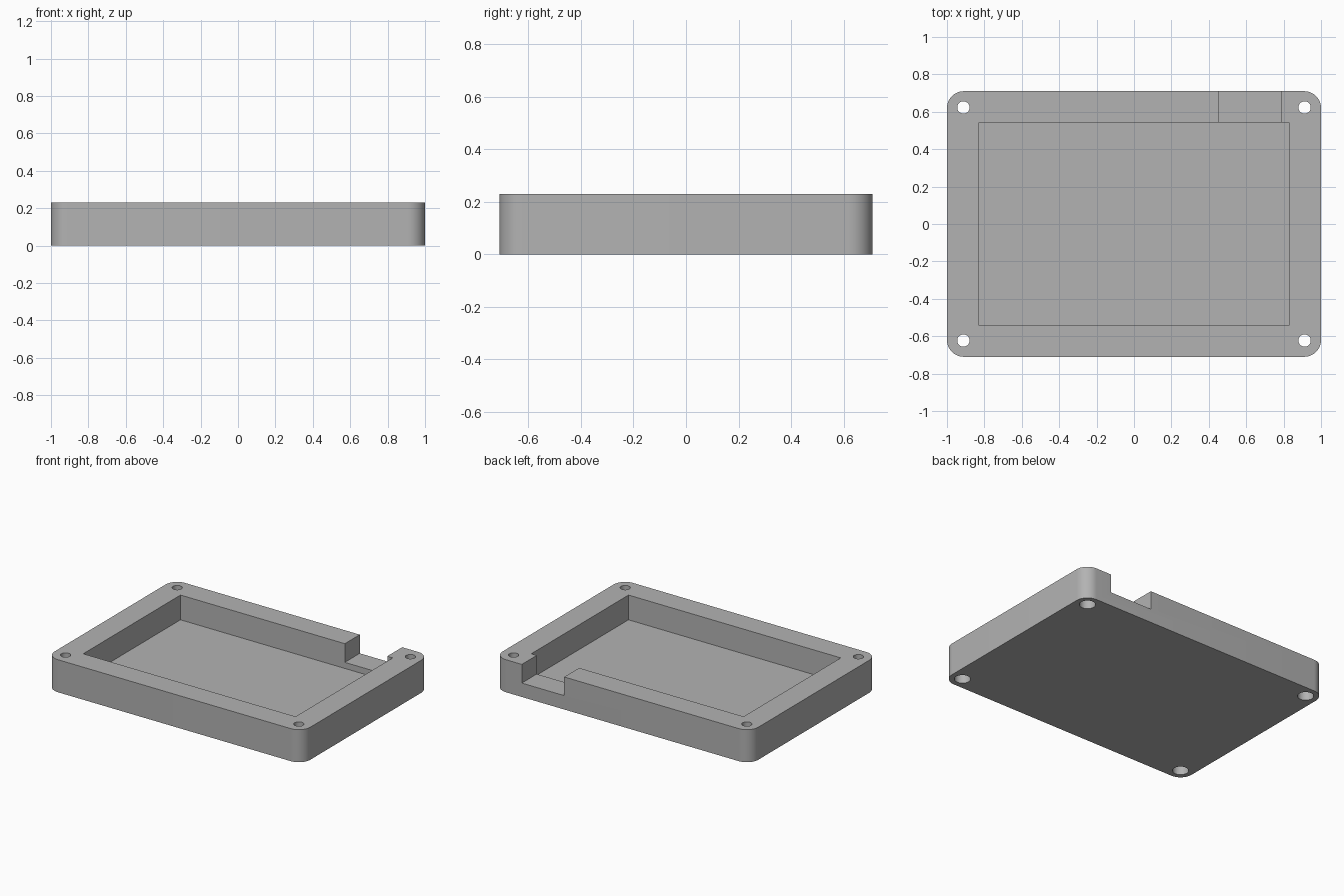
import bpy, bmesh, math
from mathutils import Matrix, Vector

default = bpy.data.objects.get("Cube")
if default:
    bpy.data.objects.remove(default, do_unlink=True)

LENGTH, WIDTH, HEIGHT = 2.0, 1.42, 0.23
FLOOR, NOTCH_FLOOR = 0.055, 0.098
POCKET_X, POCKET_Y = 0.83, 0.543
HOLE_X, HOLE_Y = 0.912, 0.623

grey = bpy.data.materials.new("plain grey")
grey.use_nodes = True
colour = (0.45, 0.45, 0.45, 1)
grey.diffuse_color = colour
grey.node_tree.nodes["Principled BSDF"].inputs["Base Color"].default_value = colour


def finish(name, bm):
    mesh = bpy.data.meshes.new(name)
    bm.to_mesh(mesh)
    bm.free()
    mesh.materials.append(grey)
    obj = bpy.data.objects.new(name, mesh)
    bpy.context.collection.objects.link(obj)
    return obj


def box(name, low, high, radius=0):
    """Box between two corners, with optional rounded upright edges."""
    low, high = Vector(low), Vector(high)
    bm = bmesh.new()
    place = Matrix.Translation((low + high) / 2) @ Matrix.Diagonal((*(high - low), 1))
    bmesh.ops.create_cube(bm, size=1, matrix=place)
    if radius:
        upright = [e for e in bm.edges if abs(e.verts[0].co.z - e.verts[1].co.z) > 0.01]
        bmesh.ops.bevel(bm, geom=upright, offset=radius, segments=12,
                        profile=0.5, affect='EDGES')
    return finish(name, bm)


def cylinder(name, x, y, low, high, radius):
    bm = bmesh.new()
    bmesh.ops.create_cone(bm, cap_ends=True, segments=32, radius1=radius, radius2=radius,
                          depth=high - low, matrix=Matrix.Translation((x, y, (low + high) / 2)))
    return finish(name, bm)


def cut(target, cutter):
    """Subtract the cutter, then discard it."""
    mod = target.modifiers.new("cut", 'BOOLEAN')
    mod.operation, mod.solver, mod.object = 'DIFFERENCE', 'EXACT', cutter
    bpy.context.view_layer.objects.active = target
    bpy.ops.object.modifier_apply(modifier=mod.name)
    bpy.data.objects.remove(cutter, do_unlink=True)


# Rounded tray body
tray = box("enclosure_tray", (-LENGTH / 2, -WIDTH / 2, 0), (LENGTH / 2, WIDTH / 2, HEIGHT), 0.09)

# Main pocket and the cable notch through the back wall
cut(tray, box("pocket_cutter", (-POCKET_X, -POCKET_Y, FLOOR), (POCKET_X, POCKET_Y, 0.5)))
cut(tray, box("notch_cutter", (0.455, POCKET_Y - 0.1, NOTCH_FLOOR), (0.787, 1, 0.5)))

# Corner screw holes, widened from below for the screw heads
for sx in (-1, 1):
    for sy in (-1, 1):
        cut(tray, cylinder("hole_cutter", sx * HOLE_X, sy * HOLE_Y, -0.1, 0.5, 0.033))
        cut(tray, cylinder("head_cutter", sx * HOLE_X, sy * HOLE_Y, -0.1, 0.08, 0.052))

# Smooth the rounded walls, keep the other edges sharp
bpy.ops.object.select_all(action='DESELECT')
tray.select_set(True)
bpy.context.view_layer.objects.active = tray
bpy.ops.object.shade_smooth_by_angle(angle=math.radians(30))
